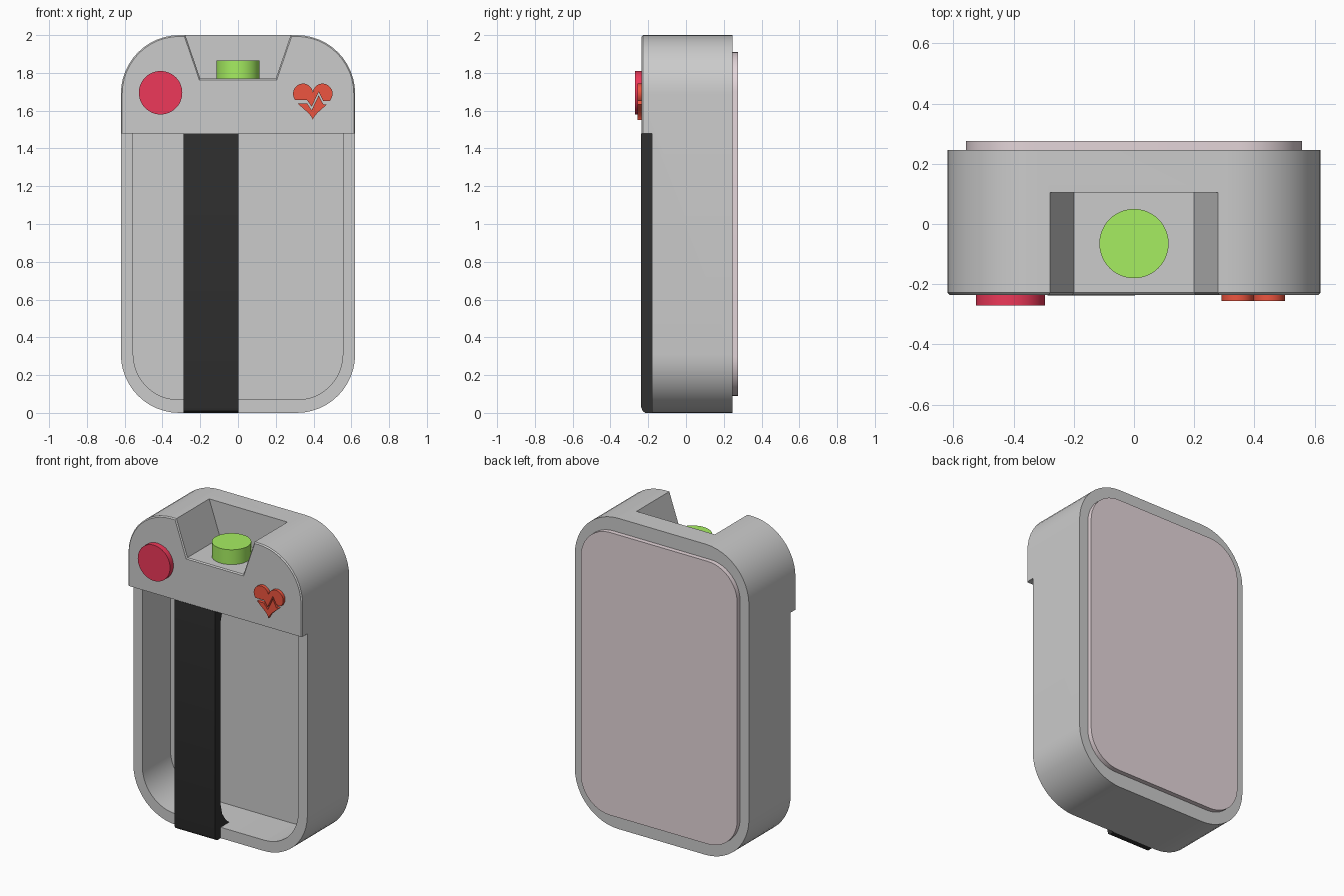
import bpy, bmesh
from math import sin, cos, pi, radians

if "Cube" in bpy.data.objects:
    bpy.data.objects.remove(bpy.data.objects["Cube"])


def material(name, rgb):
    m = bpy.data.materials.new(name)
    m.diffuse_color = (*rgb, 1)
    m.use_nodes = True
    m.node_tree.nodes["Principled BSDF"].inputs["Base Color"].default_value = m.diffuse_color
    return m


def prism(name, pts, a, b, axis='Y', mat=None):
    """Extrude a 2D outline: (x, z) along y, or (y, z) along x."""
    bm = bmesh.new()
    place = (lambda p, d: (p[0], d, p[1])) if axis == 'Y' else (lambda p, d: (d, p[0], p[1]))
    lo = [bm.verts.new(place(p, a)) for p in pts]
    hi = [bm.verts.new(place(p, b)) for p in pts]
    n = len(pts)
    bm.faces.new(lo)
    bm.faces.new(hi[::-1])
    for i in range(n):
        j = (i + 1) % n
        bm.faces.new((lo[i], hi[i], hi[j], lo[j]))
    bmesh.ops.recalc_face_normals(bm, faces=bm.faces)
    me = bpy.data.meshes.new(name)
    bm.to_mesh(me)
    bm.free()
    ob = bpy.data.objects.new(name, me)
    bpy.context.collection.objects.link(ob)
    if mat:
        me.materials.append(mat)
    return ob


def rounded(w, z0, z1, r, seg=12, flat_top=False):
    """Rounded rectangle of half width w, optionally with square top corners."""
    pts = []
    for cx, cz, start in ((w - r, z0 + r, -90), (w - r, z1 - r, 0),
                          (r - w, z1 - r, 90), (r - w, z0 + r, 180)):
        if flat_top and start in (0, 90):
            pts.append((w if start == 0 else -w, z1))
            continue
        for i in range(seg + 1):
            t = radians(start + 90 * i / seg)
            pts.append((cx + r * cos(t), cz + r * sin(t)))
    return pts


def cut(ob, cutter):
    bpy.context.view_layer.objects.active = ob
    m = ob.modifiers.new("cut", 'BOOLEAN')
    m.operation, m.solver, m.object = 'DIFFERENCE', 'EXACT', cutter
    bpy.ops.object.modifier_apply(modifier=m.name)
    bpy.data.objects.remove(cutter)


def smooth(ob, angle=30):
    bpy.ops.object.select_all(action='DESELECT')
    ob.select_set(True)
    bpy.context.view_layer.objects.active = ob
    bpy.ops.object.shade_smooth_by_angle(angle=radians(angle))


def circle(cx, cz, r, n=48):
    return [(cx + r * cos(2 * pi * i / n), cz + r * sin(2 * pi * i / n)) for i in range(n)]


black = material("black", (0.03, 0.03, 0.03))
crimson = material("crimson", (0.85, 0.04, 0.10))
red = material("red", (0.85, 0.09, 0.05))
green = material("green", (0.38, 0.85, 0.12))
pink = material("pink", (0.78, 0.67, 0.70))

# housing: rounded slab, stepped front, front cavity and top notch
body = prism("housing", rounded(0.62, 0, 2, 0.31), -0.235, 0.245)
cut(body, prism("step", [(-1, -1), (1, -1), (1, 1.48), (-1, 1.48)], -0.4, -0.18))
cut(body, prism("cavity", rounded(0.555, 0.07, 1.48, 0.24, flat_top=True), -0.4, 0.105))
cut(body, prism("notch", [(-0.2, 1.77), (0.2, 1.77), (0.313, 2.1), (-0.313, 2.1)], -0.4, 0.105))

# fine bevel around the control panel's front outline
bm = bmesh.new()
bm.from_mesh(body.data)
edges = [e for e in bm.edges
         if all(v.co.y < -0.234 for v in e.verts)
         and any(v.co.z > 1.49 for v in e.verts)
         and len(e.link_faces) == 2 and e.calc_face_angle() > 1]
bmesh.ops.bevel(bm, geom=edges, offset=0.007, segments=1, affect='EDGES')
bm.to_mesh(body.data)
bm.free()
smooth(body)

# raised back pad
smooth(prism("back_pad", rounded(0.557, 0.09, 1.91, 0.21), 0.235, 0.275, mat=pink))

# hand strap with flared foot resting on the cavity floor
strap = [(-0.215, 0.0), (-0.175, 0.0), (-0.175, 0.06), (-0.09, 0.065), (-0.13, 0.10),
         (-0.165, 0.15), (-0.18, 0.21), (-0.18, 1.40), (-0.165, 1.45), (-0.155, 1.485),
         (-0.237, 1.48), (-0.237, 0.03), (-0.23, 0.01)]
smooth(prism("hand_strap", strap, -0.288, 0.003, axis='X', mat=black))

# round front button
smooth(prism("front_button", circle(-0.41, 1.695, 0.115), -0.27, -0.22, mat=crimson))

# round top button standing in the notch
bpy.ops.mesh.primitive_cylinder_add(vertices=48, radius=0.115, depth=0.105,
                                    location=(0, -0.065, 1.8125))
top_button = bpy.context.object
top_button.name = "top_button"
top_button.data.materials.append(green)
smooth(top_button)

# heart badge split by a pulse line
heart = []
for i in range(48):
    t = 2 * pi * i / 48
    heart.append((0.396 + 0.105 * sin(t) ** 3,
                  1.664 + 0.0067 * (13 * cos(t) - 5 * cos(2 * t) - 2 * cos(3 * t) - cos(4 * t))))
badge = prism("heart_badge", heart, -0.256, -0.225, mat=red)
pulse = [(0.25, 1.648), (0.365, 1.648), (0.39, 1.612), (0.427, 1.69), (0.452, 1.642), (0.55, 1.642)]
band = [(x, z + 0.009) for x, z in pulse] + [(x, z - 0.009) for x, z in pulse[::-1]]
cut(badge, prism("pulse_line", band, -0.4, 0))
smooth(badge)
